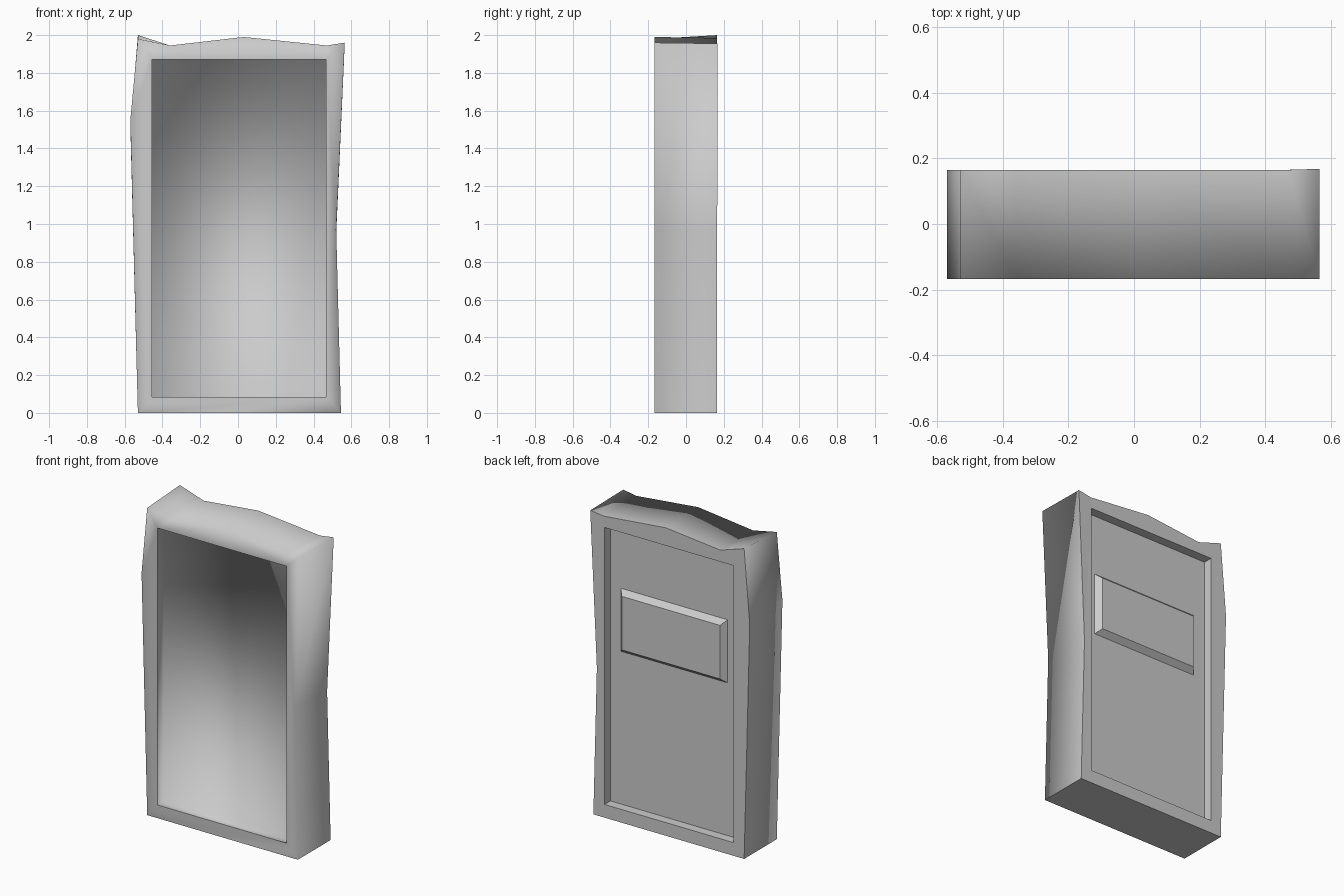
import bpy, bmesh

if "Cube" in bpy.data.objects:
    bpy.data.objects.remove(bpy.data.objects["Cube"])

FRONT, BACK = -0.168, 0.165
FRONT_FLOOR, BACK_FLOOR = -0.108, 0.105
HOLE = [(-0.455, 0.085), (0.465, 0.085), (0.465, 1.87), (-0.455, 1.87)]


def ring(bm, pts, y):
    """Closed loop of vertices at depth y (points may carry their own y)."""
    vs = [bm.verts.new((p[0], p[2] if len(p) > 2 else y, p[1])) for p in pts]
    return vs


def loop_edges(bm, vs):
    out = []
    for a, b in zip(vs, vs[1:] + vs[:1]):
        out.append(bm.edges.get((a, b)) or bm.edges.new((a, b)))
    return out


def skin(bm, a, b):
    n = len(a)
    return [bm.faces.new((a[i], a[(i + 1) % n], b[(i + 1) % n], b[i])) for i in range(n)]


def fill_with_hole(bm, outer, inner):
    res = bmesh.ops.triangle_fill(bm, use_beauty=True,
                                  edges=loop_edges(bm, outer) + loop_edges(bm, inner))
    return [g for g in res["geom"] if isinstance(g, bmesh.types.BMFace)]


def finish(bm, name, flip=False):
    bmesh.ops.recalc_face_normals(bm, faces=bm.faces[:])
    if flip:
        bmesh.ops.reverse_faces(bm, faces=bm.faces[:])
    me = bpy.data.meshes.new(name)
    bm.to_mesh(me)
    bm.free()
    ob = bpy.data.objects.new(name, me)
    bpy.context.collection.objects.link(ob)
    return ob


# Crooked frame with a shallow recess in the back
front_outline = [(-0.53, 0), (0.545, 0), (0.52, 0.97), (0.565, 1.96), (0.47, 1.945),
                 (0.03, 1.99), (-0.36, 1.945), (-0.53, 1.98), (-0.57, 1.55)]
back_outline = [(-0.53, 0), (0.545, 0), (0.52, 0.95), (0.565, 1.955, 0.168), (0.47, 1.942),
                (0.03, 1.985), (-0.36, 1.945), (-0.53, 2.0), (-0.57, 1.52)]
bm = bmesh.new()
fo = ring(bm, front_outline, FRONT)
bo = ring(bm, back_outline, BACK)
fh = ring(bm, HOLE, FRONT)
bh = ring(bm, HOLE, BACK)
bf = ring(bm, HOLE, BACK_FLOOR)
sides = skin(bm, fo, bo)
front = fill_with_hole(bm, fo, fh)
fill_with_hole(bm, bo, bh)
skin(bm, bh, bf)
bm.faces.new(bf)
for f in sides[1:] + front:
    f.smooth = True
finish(bm, "crooked_frame")

# Smooth-shaded recess in the front
bm = bmesh.new()
a = ring(bm, HOLE, FRONT)
b = ring(bm, HOLE, FRONT_FLOOR)
skin(bm, a, b)
bm.faces.new(b)
for f in bm.faces:
    f.smooth = True
recess = finish(bm, "front_recess")
floor = recess.data.polygons[4]
if floor.normal.y > 0:
    recess.data.flip_normals()

# Raised plate with bevelled sides on the back
x0, x1, z0, z1, inset = -0.375, 0.395, 1.065, 1.48, 0.035
bm = bmesh.new()
base = ring(bm, [(x0, z0), (x1, z0), (x1, z1), (x0, z1)], BACK_FLOOR - 0.005)
top = ring(bm, [(x0 + inset, z0 + inset), (x1 - inset, z0 + inset),
                (x1 - inset, z1 - inset), (x0 + inset, z1 - inset)], BACK_FLOOR + 0.035)
skin(bm, base, top)
bm.faces.new(base)
bm.faces.new(top)
finish(bm, "back_plate")
